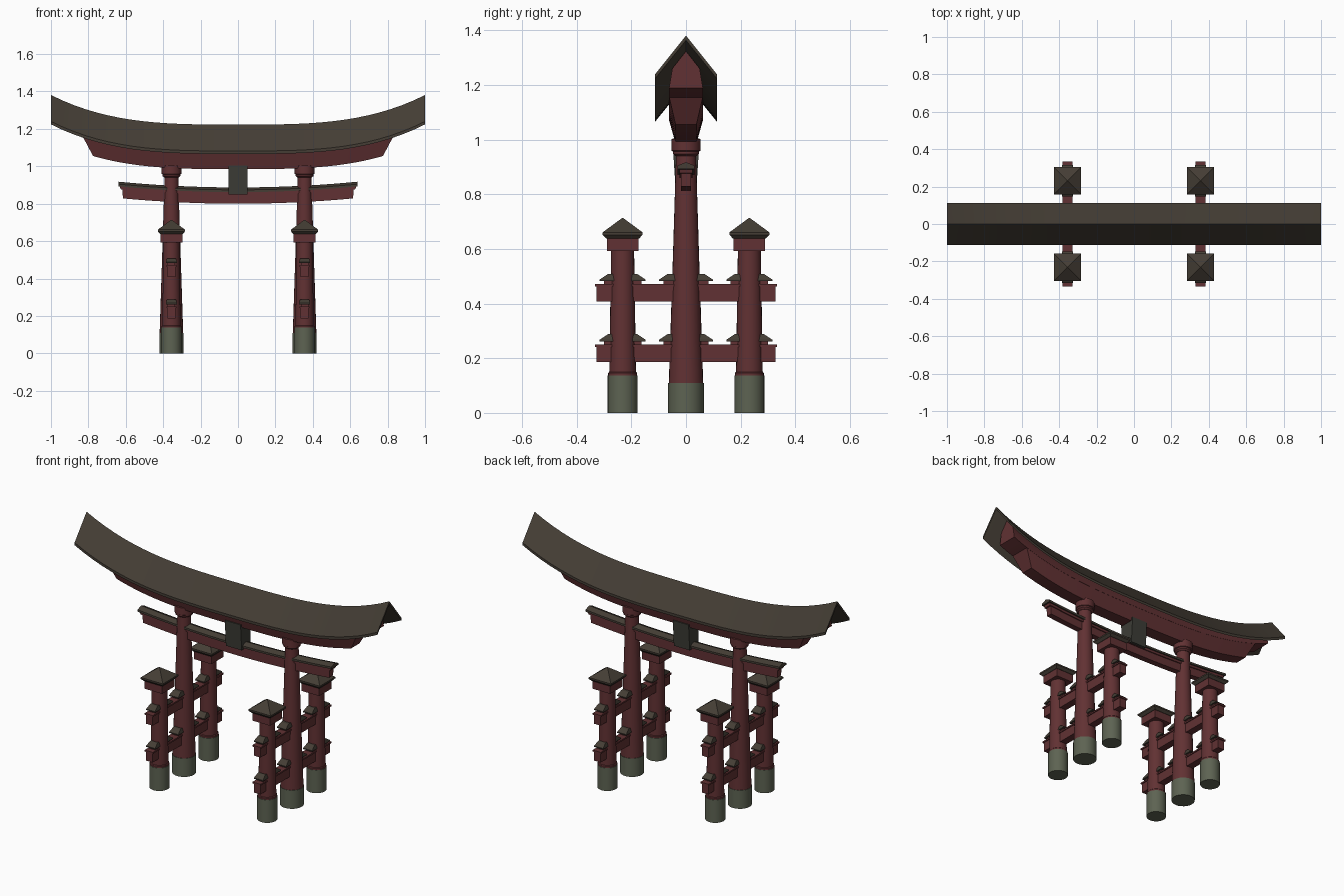
import bpy, bmesh, math

if "Cube" in bpy.data.objects:
    bpy.data.objects.remove(bpy.data.objects["Cube"])


def material(name, rgb):
    m = bpy.data.materials.new(name)
    m.diffuse_color = (*rgb, 1)
    m.use_nodes = True
    m.node_tree.nodes["Principled BSDF"].inputs["Base Color"].default_value = m.diffuse_color
    return m


RED = material("red wood", (0.12, 0.031, 0.033))
ROOF = material("dark bark roof", (0.058, 0.047, 0.035))
STONE = material("green grey stone", (0.11, 0.125, 0.085))
PLAQUE = material("dark plaque", (0.046, 0.046, 0.037))


def finish(name, bm, mat, smooth=False):
    bmesh.ops.recalc_face_normals(bm, faces=bm.faces)
    me = bpy.data.meshes.new(name)
    bm.to_mesh(me)
    bm.free()
    me.materials.append(mat)
    ob = bpy.data.objects.new(name, me)
    bpy.context.collection.objects.link(ob)
    if smooth:
        bpy.ops.object.select_all(action='DESELECT')
        bpy.context.view_layer.objects.active = ob
        ob.select_set(True)
        bpy.ops.object.shade_smooth_by_angle(angle=math.radians(35))
    return ob


def skin(bm, rings):
    """Join rings of points with quads and cap both ends."""
    vs = [[bm.verts.new(p) for p in r] for r in rings]
    n = len(vs[0])
    for a, b in zip(vs, vs[1:]):
        for i in range(n):
            j = (i + 1) % n
            bm.faces.new((a[i], a[j], b[j], b[i]))
    bm.faces.new(vs[0][::-1])
    bm.faces.new(vs[-1])


def lathe(name, x, y, profile, mat, sides=24):
    """Round part from (radius, z) pairs."""
    bm = bmesh.new()
    skin(bm, [[(x + r * math.cos(2 * math.pi * i / sides),
                y + r * math.sin(2 * math.pi * i / sides), z)
               for i in range(sides)] for r, z in profile])
    return finish(name, bm, mat, True)


def stack(name, x, y, levels, mat):
    """Rectangular part from (half x, half y, z) levels."""
    bm = bmesh.new()
    skin(bm, [[(x - a, y - b, z), (x + a, y - b, z), (x + a, y + b, z), (x - a, y + b, z)]
              for a, b, z in levels])
    return finish(name, bm, mat)


def sweep(name, half, rise, mat, steps=32):
    """Mirror a half section of (y, z, half length) and sweep it along a curve in x."""
    sec = half + [(-y, z, l) for y, z, l in reversed(half) if y > 0]
    bm = bmesh.new()
    rings = []
    for k in range(steps + 1):
        t = 2 * k / steps - 1
        rings.append([(t * l, y, z + rise(t * l)) for y, z, l in sec])
    skin(bm, rings)
    return finish(name, bm, mat, True)


def top_rise(x):
    return 0.158 * abs(x) ** 3.2


def tie_rise(x):
    return 0.075 * x * x


# curved main roof, a thin bent sheet
sweep("main_roof", [(0, 1.223, 1), (0.113, 1.082, 1), (0.113, 1.068, 1)], top_rise, ROOF)
bpy.data.objects.remove(bpy.data.objects["main_roof"])
bm = bmesh.new()
section = [(0, 1.223), (0.113, 1.082), (0.113, 1.066), (0, 1.206), (-0.113, 1.066), (-0.113, 1.082)]
skin(bm, [[(k / 16, y, z + top_rise(k / 16)) for y, z in section] for k in range(-16, 17)])
finish("main_roof", bm, ROOF, True)

# upper and lower top beams
sweep("upper_top_beam", [(0, 1.203, 0.92), (0.05, 1.14, 0.92), (0.062, 1.068, 0.92)], top_rise, RED)
sweep("lower_top_beam", [(0.062, 1.072, 0.83), (0.038, 0.985, 0.775)], top_rise, RED)

# tie beam between the pillars, with its small roof
sweep("tie_beam", [(0.018, 0.86, 0.62), (0.018, 0.80, 0.615)], tie_rise, RED)
sweep("tie_beam_board", [(0.024, 0.866, 0.632), (0.024, 0.848, 0.628)], tie_rise, RED)
sweep("tie_beam_roof", [(0, 0.887, 0.64), (0.032, 0.874, 0.64), (0.032, 0.862, 0.64)],
      tie_rise, ROOF)

# centre plaque
stack("plaque", 0, 0, [(0.052, 0.040, 0.85), (0.052, 0.050, 1.005)], PLAQUE)

for side, x in (("left", -0.356), ("right", 0.356)):
    # main pillar
    lathe(side + "_main_base", x, 0, [(0.065, 0), (0.065, 0.11)], STONE)
    lathe(side + "_main_pillar", x, 0, [(0.063, 0.11), (0.047, 0.6), (0.036, 0.96)], RED)
    lathe(side + "_main_capital", x, 0,
          [(0.038, 0.94), (0.048, 0.948), (0.048, 0.957), (0.053, 0.96), (0.053, 1.003)], RED)

    # support pillars in front and behind
    for end, y in (("front", -0.232), ("back", 0.232)):
        n = side + "_" + end
        lathe(n + "_base", x, y, [(0.055, 0), (0.055, 0.137)], STONE)
        lathe(n + "_pillar", x, y,
              [(0.053, 0.137), (0.053, 0.146), (0.049, 0.15), (0.042, 0.6)], RED)
        stack(n + "_cap", x, y, [(0.058, 0.058, 0.592), (0.058, 0.058, 0.642)], RED)
        stack(n + "_cap_roof", x, y, [(0.06, 0.06, 0.638), (0.073, 0.073, 0.652),
                                      (0.073, 0.073, 0.661), (0.001, 0.001, 0.714)], ROOF)

    # two levels of cross beams, each with small roofs at the pillars
    for level, z in (("lower", 0.187), ("upper", 0.407)):
        n = side + "_" + level
        stack(n + "_cross_beam", x, 0, [(0.022, 0.328, z), (0.022, 0.328, z + 0.055)], RED)
        stack(n + "_cross_board", x, 0, [(0.027, 0.334, z + 0.055), (0.027, 0.334, z + 0.064)], RED)
        for spot, y, w in (("front", -0.232, 0.084), ("middle", 0, 0.098), ("back", 0.232, 0.084)):
            stack(n + "_" + spot + "_wedge", x, y,
                  [(0.02, w - 0.015, z + 0.064), (0.02, w - 0.015, z + 0.077)], RED)
            stack(n + "_" + spot + "_wedge_roof", x, y,
                  [(0.03, w, z + 0.075), (0.03, w, z + 0.081), (0.024, w - 0.03, z + 0.101)], ROOF)
